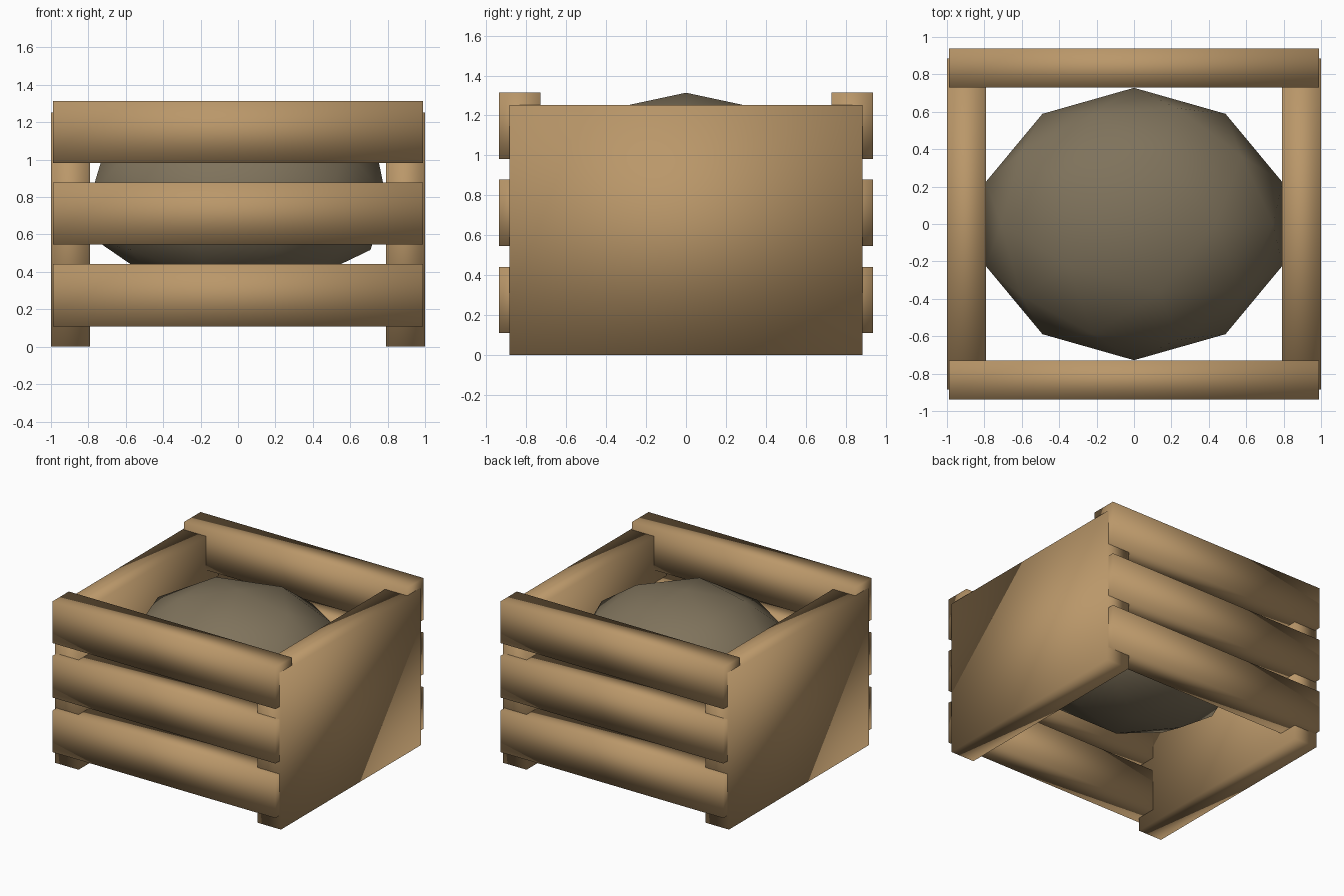
import bpy

cube = bpy.data.objects.get("Cube")
if cube:
    bpy.data.objects.remove(cube, do_unlink=True)


def make_material(name, rgb):
    mat = bpy.data.materials.new(name)
    mat.use_nodes = True
    colour = (*rgb, 1.0)
    mat.diffuse_color = colour
    mat.node_tree.nodes["Principled BSDF"].inputs["Base Color"].default_value = colour
    return mat


wood = make_material("light brown wood", (0.49, 0.31, 0.142))
stone = make_material("grey brown boulder", (0.212, 0.17, 0.106))


def finish(name, scale, mat):
    obj = bpy.context.object
    obj.name = name
    obj.scale = scale
    bpy.ops.object.transform_apply(location=False, rotation=False, scale=True)
    obj.data.materials.append(mat)
    # soft shading across every edge
    bpy.ops.object.shade_smooth()
    return obj


def box(name, centre, size):
    bpy.ops.mesh.primitive_cube_add(size=1, location=centre)
    return finish(name, size, wood)


# Solid side panels
for side, sign in (("left", 1), ("right", -1)):
    box(f"{side}_panel", (sign * 0.896, 0, 0.626), (0.208, 1.77, 1.252))

# Three slats across the front and the back
for side, sign in (("front", -1), ("back", 1)):
    for level, z in (("lower", 0.275), ("middle", 0.712), ("upper", 1.148)):
        box(f"{side}_{level}_slat", (0, sign * 0.833, z), (1.976, 0.208, 0.333))

# Faceted boulder held between the panels
bpy.ops.mesh.primitive_ico_sphere_add(subdivisions=2, radius=1, location=(0, 0, 0.792))
finish("boulder", (0.833, 0.728, 0.522), stone)
